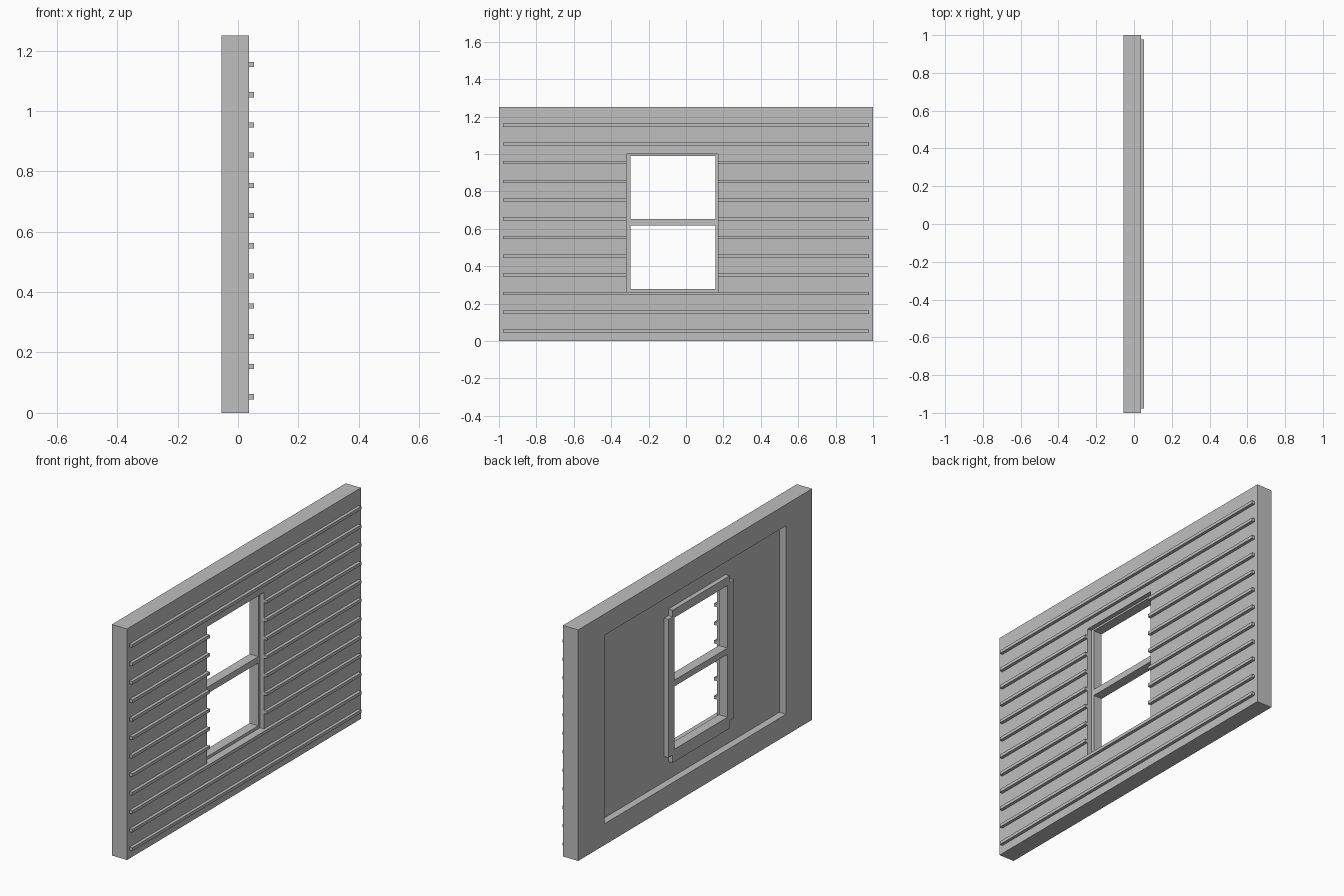
import bpy
import bmesh

cube = bpy.data.objects.get("Cube")
if cube:
    bpy.data.objects.remove(cube, do_unlink=True)

GREY = (0.52, 0.52, 0.52, 1.0)
mat = bpy.data.materials.new("plain_grey")
mat.use_nodes = True
mat.diffuse_color = GREY
mat.node_tree.nodes["Principled BSDF"].inputs["Base Color"].default_value = GREY

# Rectangles as (y0, y1, z0, z1)
WALL = (-1.0, 1.0, 0.0, 1.25)
RECESS = (-0.777, 0.777, 0.115, 1.135)
OPENING = (-0.317, 0.171, 0.262, 1.0)
GLAZING = (-0.298, 0.157, 0.278, 0.99)

# Depths along x
BACK, FLOOR, FACE, RIB = -0.055, -0.015, 0.036, 0.053
FRAME_BACK, FRAME_FRONT = -0.04, 0.012


def finish(name, bm):
    bmesh.ops.recalc_face_normals(bm, faces=bm.faces)
    mesh = bpy.data.meshes.new(name)
    bm.to_mesh(mesh)
    bm.free()
    mesh.materials.append(mat)
    obj = bpy.data.objects.new(name, mesh)
    bpy.context.collection.objects.link(obj)
    return obj


def ring(name, section):
    """Closed rectangular ring: each section step is (x, rectangle)."""
    bm = bmesh.new()
    loops = []
    for x, (y0, y1, z0, z1) in section:
        corners = ((y0, z0), (y1, z0), (y1, z1), (y0, z1))
        loops.append([bm.verts.new((x, y, z)) for y, z in corners])
    for i, a in enumerate(loops):
        b = loops[(i + 1) % len(loops)]
        for k in range(4):
            n = (k + 1) % 4
            bm.faces.new((a[k], a[n], b[n], b[k]))
    return finish(name, bm)


def box(name, x0, x1, rect):
    y0, y1, z0, z1 = rect
    bm = bmesh.new()
    bmesh.ops.create_cube(bm, size=1.0)
    for v in bm.verts:
        v.co = (x1 if v.co.x > 0 else x0,
                y1 if v.co.y > 0 else y0,
                z1 if v.co.z > 0 else z0)
    return finish(name, bm)


# Wall panel with a shallow inner recess and a window opening
ring("wall_panel", [(BACK, WALL), (FACE, WALL), (FACE, OPENING),
                    (FLOOR, OPENING), (FLOOR, RECESS), (BACK, RECESS)])

# Window frame set back in the opening, with its crossbar
ring("window_frame", [(FRAME_BACK, OPENING), (FRAME_FRONT, OPENING),
                      (FRAME_FRONT, GLAZING), (FRAME_BACK, GLAZING)])
gy0, gy1, gz0, gz1 = GLAZING
box("window_crossbar", FRAME_BACK, FRAME_FRONT, (gy0, gy1, 0.618, 0.652))

# Inner trim boards around the frame, leaving notched corners
oy0, oy1, oz0, oz1 = OPENING
SIDE, TOP, SILL = 0.037, 0.036, 0.052
trim = {
    "trim_front_side": (oy0 - SIDE, oy0, oz0 - 0.01, oz1),
    "trim_back_side": (oy1, oy1 + SIDE, oz0 - 0.01, oz1),
    "trim_top": (oy0, oy1, oz1, oz1 + TOP),
    "trim_sill": (oy0, oy1, oz0 - SILL, oz0),
}
for name, rect in trim.items():
    box(name, FRAME_BACK, FLOOR, rect)

# Horizontal siding ribs, split where they meet the window
END = 0.978
for i in range(12):
    z0 = 0.045 + 0.1 * i
    z1 = z0 + 0.017
    if z0 > oz0 and z1 < oz1:
        spans = [(-END, oy0), (oy1, END)]
    else:
        spans = [(-END, END)]
    for j, (y0, y1) in enumerate(spans):
        box(f"siding_rib_{i + 1}_{j + 1}", FACE, RIB, (y0, y1, z0, z1))
